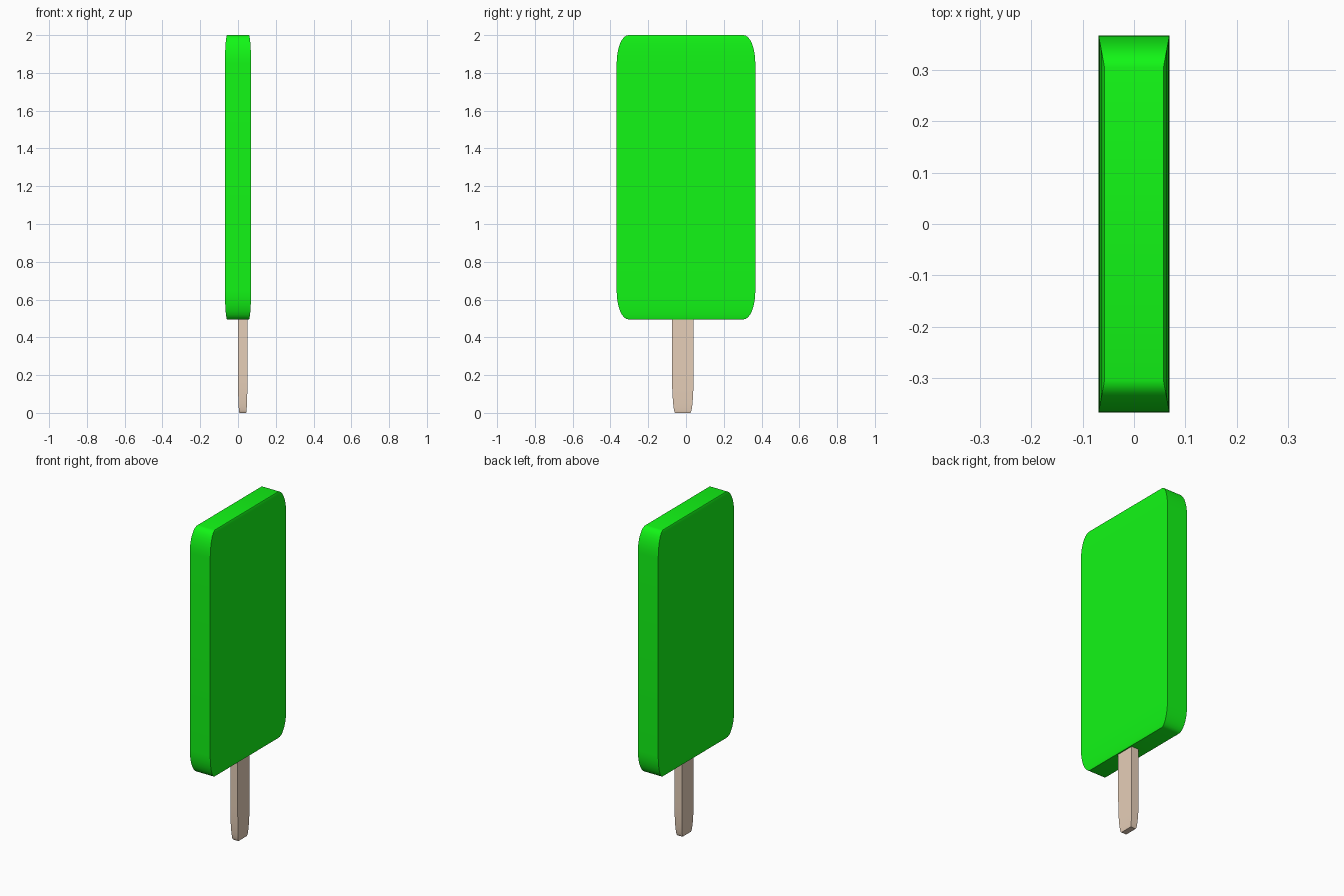
import bpy, bmesh, math

if "Cube" in bpy.data.objects:
    bpy.data.objects.remove(bpy.data.objects["Cube"])


def material(name, color):
    m = bpy.data.materials.new(name)
    m.diffuse_color = (*color, 1)
    m.use_nodes = True
    m.node_tree.nodes["Principled BSDF"].inputs["Base Color"].default_value = m.diffuse_color
    return m


def loft(name, center, half, rings, mat):
    """Stack rectangular rings (z, scale) into a closed block."""
    bm = bmesh.new()
    loops = []
    for z, s in rings:
        loops.append([bm.verts.new((center[0] + sx * half[0] * s,
                                    center[1] + sy * half[1] * s, z))
                      for sx, sy in ((-1, -1), (1, -1), (1, 1), (-1, 1))])
    for a, b in zip(loops, loops[1:]):
        for i in range(4):
            j = (i + 1) % 4
            bm.faces.new((a[i], a[j], b[j], b[i]))
    bm.faces.new(loops[0][::-1])
    bm.faces.new(loops[-1])
    me = bpy.data.meshes.new(name)
    bm.to_mesh(me)
    bm.free()
    me.materials.append(mat)
    ob = bpy.data.objects.new(name, me)
    bpy.context.collection.objects.link(ob)
    bpy.ops.object.select_all(action='DESELECT')
    ob.select_set(True)
    bpy.context.view_layer.objects.active = ob
    bpy.ops.object.shade_smooth_by_angle(angle=math.radians(35))
    return ob


def rounding(z_end, height, end_scale, steps=8):
    """Quarter-ellipse shrink from full size to end_scale at z_end."""
    out = []
    for i in range(steps + 1):
        t = math.pi / 2 * i / steps
        out.append((z_end - height * (1 - math.sin(t)),
                    1 - (1 - end_scale) * (1 - math.cos(t))))
    return out


green = material("green_ice", (0.006, 0.93, 0.008))
wood = material("pale_wood", (0.79, 0.62, 0.48))

# Ice block, rounded at both ends
top = rounding(2.0, 0.15, 0.83)
bottom = rounding(0.495, -0.15, 0.83)[::-1]
loft("ice_block", (0, 0), (0.069, 0.367), bottom + top, green)

# Stick, tapered at its foot and set slightly off centre
foot = rounding(0.0, -0.2, 0.7)[::-1]
loft("stick", (0.025, -0.017), (0.025, 0.057), foot + [(0.6, 1)], wood)
